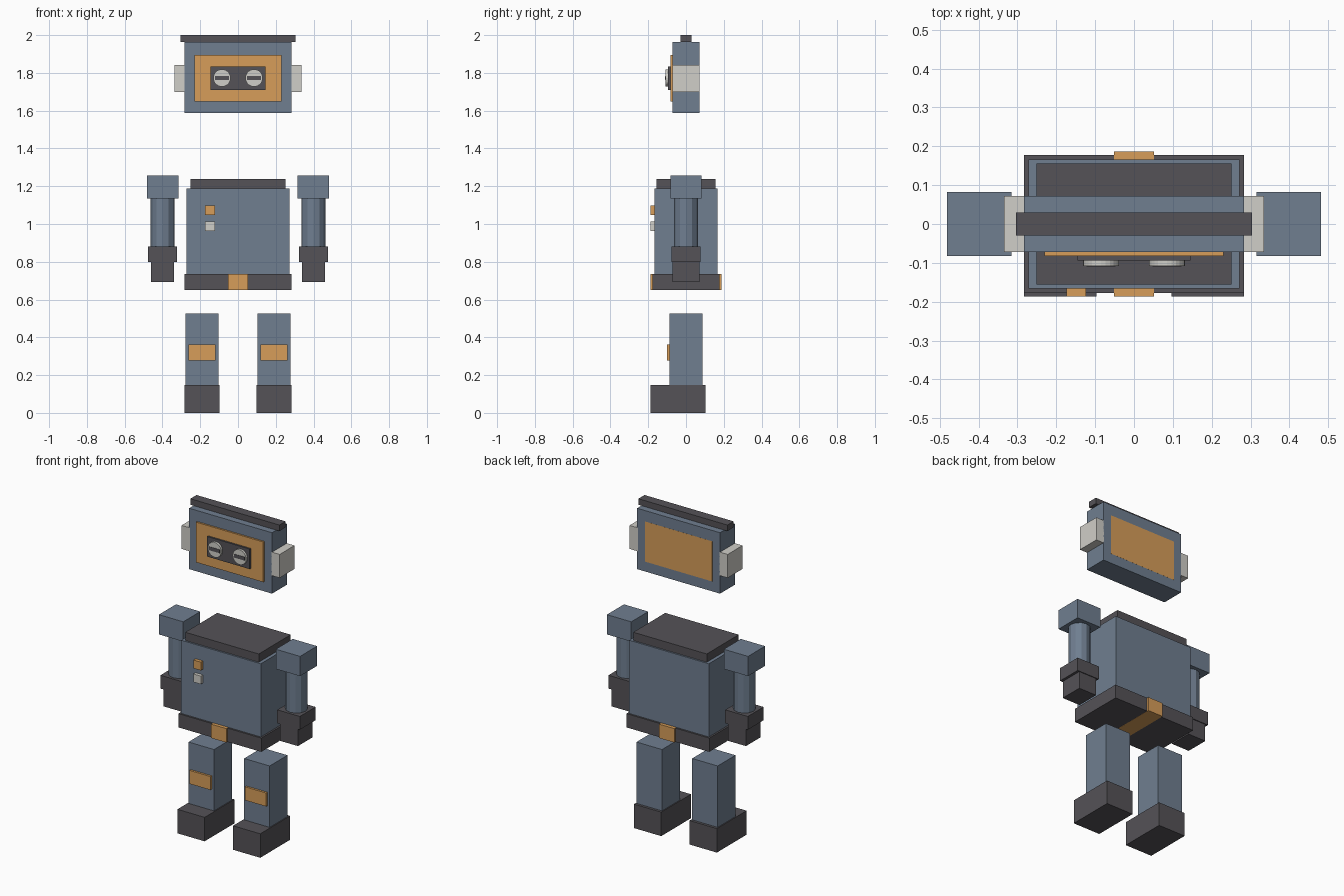
import bpy, bmesh
from math import radians
from mathutils import Matrix, Vector

if "Cube" in bpy.data.objects:
    bpy.data.objects.remove(bpy.data.objects["Cube"])


def material(name, rgb):
    m = bpy.data.materials.new(name)
    m.diffuse_color = (*rgb, 1)
    m.use_nodes = True
    m.node_tree.nodes["Principled BSDF"].inputs["Base Color"].default_value = m.diffuse_color
    return m


BLUE = material("slate_blue", (0.16, 0.21, 0.28))
DARK = material("charcoal", (0.09, 0.085, 0.095))
ORANGE = material("orange", (0.68, 0.34, 0.10))
LIGHT = material("light_grey", (0.63, 0.62, 0.58))


def finish(name, bm, mat):
    mesh = bpy.data.meshes.new(name)
    bm.to_mesh(mesh)
    bm.free()
    mesh.materials.append(mat)
    ob = bpy.data.objects.new(name, mesh)
    bpy.context.collection.objects.link(ob)
    return ob


def box(name, x, y, z, mat):
    """Box from (min, max) ranges on each axis."""
    size = Vector((x[1] - x[0], y[1] - y[0], z[1] - z[0]))
    mid = Vector((sum(x), sum(y), sum(z))) / 2
    bm = bmesh.new()
    bmesh.ops.create_cube(bm, size=1, matrix=Matrix.Translation(mid) @ Matrix.Diagonal((*size, 1)))
    return finish(name, bm, mat)


def cylinder(name, centre, radius, length, sides, mat, tilt=0):
    bm = bmesh.new()
    mtx = Matrix.Translation(centre) @ Matrix.Rotation(radians(tilt), 4, 'X')
    bmesh.ops.create_cone(bm, cap_ends=True, segments=sides, radius1=radius,
                          radius2=radius, depth=length, matrix=mtx)
    return finish(name, bm, mat)


def sym(h):
    return (-h, h)


def about(c, h):
    return (c - h, c + h)


# Head
box("head", sym(0.283), sym(0.072), (1.587, 1.963), BLUE)
box("head_crest", sym(0.304), sym(0.03), (1.963, 2.0), DARK)
box("face_plate", sym(0.23), (-0.083, 0.0725), (1.648, 1.896), ORANGE)
box("visor", sym(0.146), (-0.094, -0.08), (1.71, 1.834), DARK)

# Torso and belt
box("torso", sym(0.272), sym(0.166), (0.735, 1.187), BLUE)
box("collar_plate", sym(0.251), sym(0.156), (1.187, 1.238), DARK)
box("belt", sym(0.283), sym(0.177), (0.65, 0.735), DARK)
box("belt_buckle", sym(0.052), sym(0.187), (0.6495, 0.7355), ORANGE)
box("chest_button_upper", (-0.174, -0.123), (-0.187, -0.16), (1.048, 1.099), ORANGE)
box("chest_button_lower", (-0.174, -0.123), (-0.187, -0.16), (0.963, 1.013), LIGHT)

# Paired parts
for side, s in (("left", -1), ("right", 1)):
    box(f"{side}_ear", about(s * 0.307, 0.028), sym(0.072), (1.698, 1.843), LIGHT)
    cylinder(f"{side}_eye", (s * 0.085, -0.1, 1.773), 0.046, 0.016, 24, LIGHT, tilt=90)
    box(f"{side}_eye_slot", about(s * 0.085, 0.037), (-0.11, -0.1), about(1.773, 0.011), DARK)

    ax = s * 0.399
    box(f"{side}_shoulder", about(ax, 0.083), sym(0.083), (1.135, 1.257), BLUE)
    cylinder(f"{side}_arm", (ax, 0, 1.01), 0.063, 0.26, 12, BLUE)
    box(f"{side}_cuff", about(ax, 0.077), sym(0.077), (0.8, 0.882), DARK)
    box(f"{side}_hand", about(ax, 0.061), sym(0.072), (0.693, 0.8), DARK)

    lx = s * 0.19
    box(f"{side}_leg", about(lx, 0.087), sym(0.087), (0.148, 0.527), BLUE)
    box(f"{side}_knee_pad", about(lx, 0.072), (-0.1, -0.08), (0.278, 0.361), ORANGE)
    box(f"{side}_boot", about(lx, 0.093), (-0.187, 0.103), (0, 0.148), DARK)
